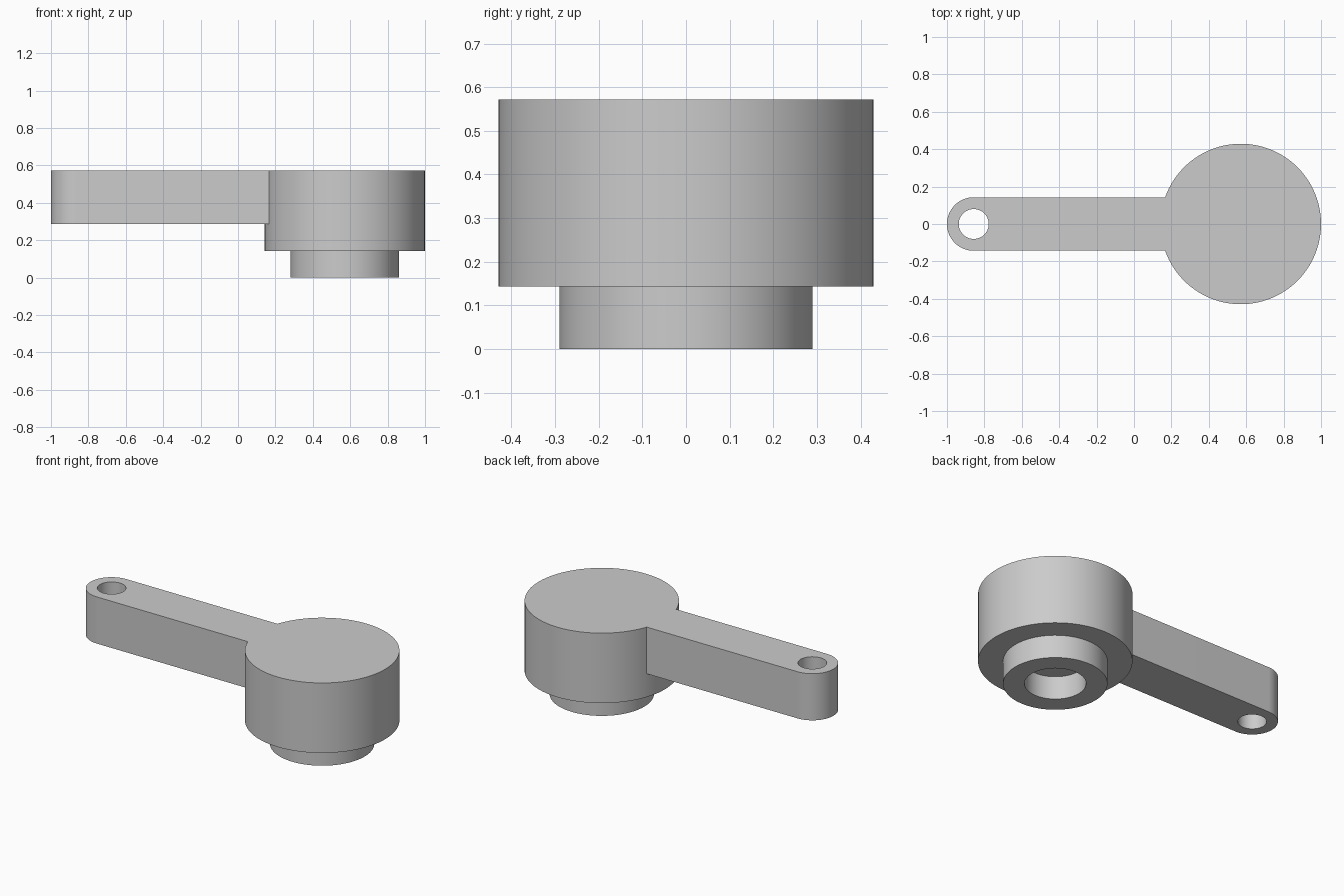
import bpy, bmesh, math

cube = bpy.data.objects.get("Cube")
if cube:
    bpy.data.objects.remove(cube, do_unlink=True)

GREY = (0.6, 0.6, 0.6, 1)
mat = bpy.data.materials.new("plain grey")
mat.use_nodes = True
mat.diffuse_color = GREY
mat.node_tree.nodes["Principled BSDF"].inputs["Base Color"].default_value = GREY

HEAD_X, EYE_X = 0.571, -0.857
TOP, HEAD_BASE, ARM_BASE = 0.572, 0.143, 0.286
HEAD_R, BOSS_R, BORE_R, ARM_R, EYE_R = 0.429, 0.29, 0.171, 0.143, 0.08
SIDES = 96


def finish(name, bm):
    bmesh.ops.recalc_face_normals(bm, faces=bm.faces)
    mesh = bpy.data.meshes.new(name)
    bm.to_mesh(mesh)
    bm.free()
    mesh.materials.append(mat)
    obj = bpy.data.objects.new(name, mesh)
    bpy.context.collection.objects.link(obj)
    return obj


def prism(name, outline, z0, z1):
    bm = bmesh.new()
    face = bm.faces.new([bm.verts.new((x, y, z0)) for x, y in outline])
    side = bmesh.ops.extrude_face_region(bm, geom=[face], use_keep_orig=True)["geom"]
    for v in side:
        if isinstance(v, bmesh.types.BMVert):
            v.co.z = z1
    return finish(name, bm)


def arc(x, r, start, end, n):
    angles = [start + (end - start) * i / n for i in range(n + 1)]
    return [(x + r * math.cos(a), r * math.sin(a)) for a in angles]


def combine(obj, other, operation):
    mod = obj.modifiers.new(operation.title(), 'BOOLEAN')
    mod.object, mod.operation, mod.solver = other, operation, 'EXACT'
    bpy.context.view_layer.objects.active = obj
    bpy.ops.object.modifier_apply(modifier=mod.name)
    bpy.data.objects.remove(other, do_unlink=True)


# Round head with stepped boss and blind bore, stacked from rings
bm = bmesh.new()
rings = []
for r, z in ((BORE_R, HEAD_BASE), (BORE_R, 0), (BOSS_R, 0),
             (BOSS_R, HEAD_BASE), (HEAD_R, HEAD_BASE), (HEAD_R, TOP)):
    pts = arc(HEAD_X, r, 0, math.tau, SIDES)[:-1]
    rings.append([bm.verts.new((x, y, z)) for x, y in pts])
for a, b in zip(rings, rings[1:]):
    for i in range(SIDES):
        j = (i + 1) % SIDES
        bm.faces.new((a[i], a[j], b[j], b[i]))
bm.faces.new(rings[0])
bm.faces.new(rings[-1])
lever = finish("lever_with_head", bm)

# Flat arm with a rounded end and a through hole
outline = arc(EYE_X, ARM_R, math.pi / 2, math.pi * 1.5, SIDES // 2)
outline += [(HEAD_X - 0.2, -ARM_R), (HEAD_X - 0.2, ARM_R)]
arm = prism("arm", outline, ARM_BASE, TOP)
eye = prism("eye_cutter", arc(EYE_X, EYE_R, 0, math.tau, SIDES // 2)[:-1], 0, 1)
eye.hide_render = True
combine(arm, eye, 'DIFFERENCE')
combine(lever, arm, 'UNION')

# Smooth curved walls, crisp edges
bpy.ops.object.select_all(action='DESELECT')
lever.select_set(True)
bpy.context.view_layer.objects.active = lever
bpy.ops.object.shade_smooth_by_angle(angle=math.radians(30))
